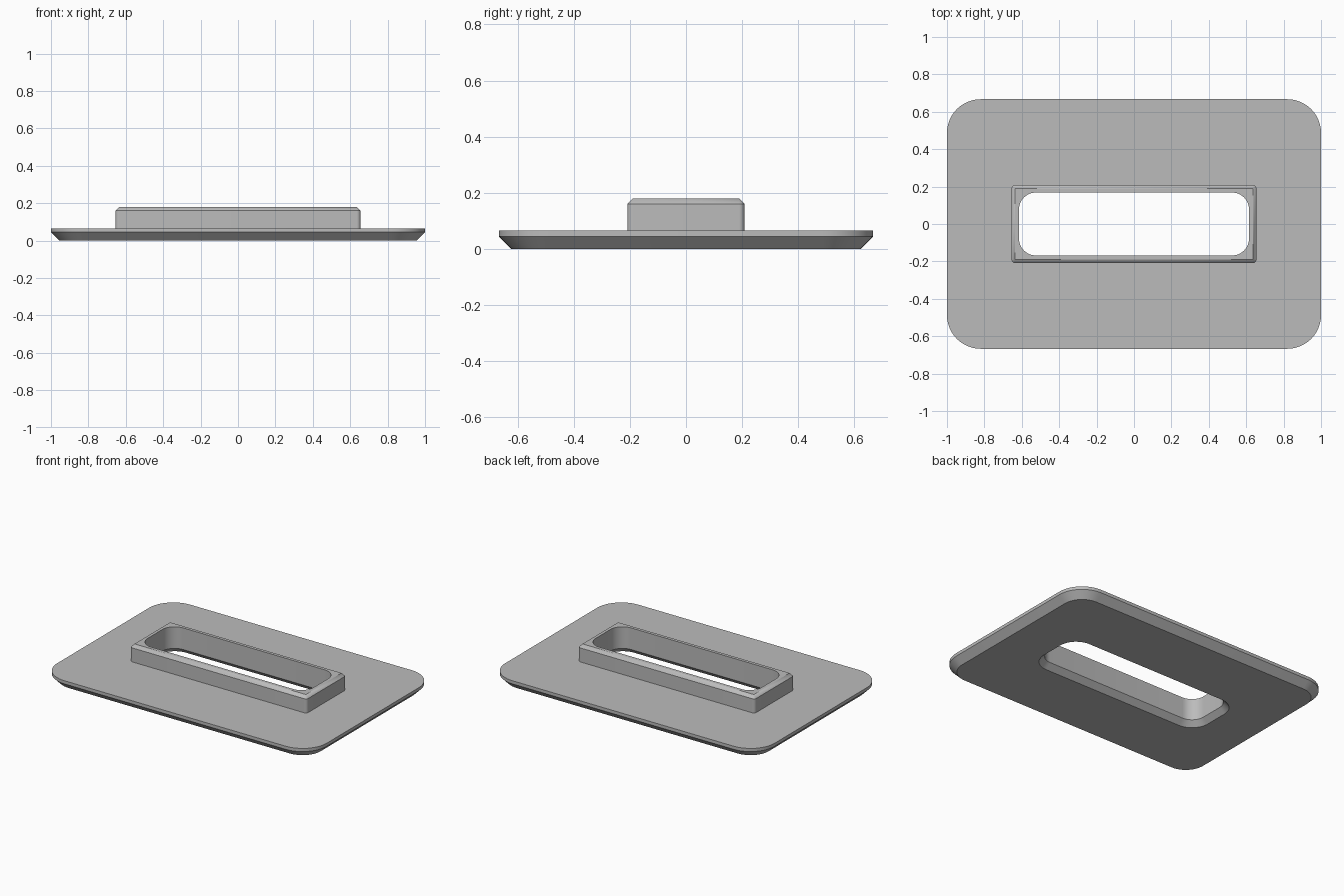
import bpy
import bmesh
from math import cos, sin, pi, radians

if "Cube" in bpy.data.objects:
    bpy.data.objects.remove(bpy.data.objects["Cube"])

# Single flat grey
grey = bpy.data.materials.new("grey")
grey.use_nodes = True
colour = (0.5, 0.5, 0.5, 1)
grey.diffuse_color = colour
grey.node_tree.nodes["Principled BSDF"].inputs["Base Color"].default_value = colour

SEGMENTS = 12


def rounded_rect(half_x, half_y, radius, z):
    """Counter-clockwise outline with four rounded corners."""
    points = []
    corners = [(1, 1), (-1, 1), (-1, -1), (1, -1)]
    for quarter, (sx, sy) in enumerate(corners):
        for step in range(SEGMENTS + 1):
            a = (quarter + step / SEGMENTS) * pi / 2
            points.append((sx * (half_x - radius) + radius * cos(a),
                           sy * (half_y - radius) + radius * sin(a), z))
    return points


def loft(name, outlines):
    """Skin consecutive outlines with faces."""
    bm = bmesh.new()
    rings = [[bm.verts.new(p) for p in rounded_rect(*o)] for o in outlines]
    for a, b in zip(rings, rings[1:]):
        for i in range(len(a)):
            j = (i + 1) % len(a)
            bm.faces.new((a[i], b[i], b[j], a[j]))
    bmesh.ops.remove_doubles(bm, verts=bm.verts, dist=1e-5)
    mesh = bpy.data.meshes.new(name)
    bm.to_mesh(mesh)
    bm.free()
    mesh.materials.append(grey)
    obj = bpy.data.objects.new(name, mesh)
    bpy.context.collection.objects.link(obj)
    bpy.ops.object.select_all(action="DESELECT")
    obj.select_set(True)
    bpy.context.view_layer.objects.active = obj
    bpy.ops.object.shade_smooth_by_angle(angle=radians(30))
    return obj


# Shared outlines: slot through both parts, and the collar's footprint
PLATE_TOP = 0.066
slot = (0.615, 0.168, 0.09)
footprint = (0.655, 0.209, 0.02)
rim = (0.635, 0.189, 0)
edge = (1.0, 0.667, 0.18)


def grow(outline, amount):
    return tuple(v + amount for v in outline)


# Plate: top, short side, underside bevel, base, bevelled slot opening
loft("base_plate", [
    (*footprint, PLATE_TOP),
    (*edge, PLATE_TOP),
    (*edge, 0.045),
    (*grow(edge, -0.045), 0),
    (*grow(slot, 0.035), 0),
    (*slot, 0.035),
    (*slot, PLATE_TOP),
])

# Raised collar around the slot with a bevelled rim
loft("collar", [
    (*slot, PLATE_TOP),
    (*slot, 0.18),
    (*rim, 0.18),
    (*footprint, 0.16),
    (*footprint, PLATE_TOP),
])
